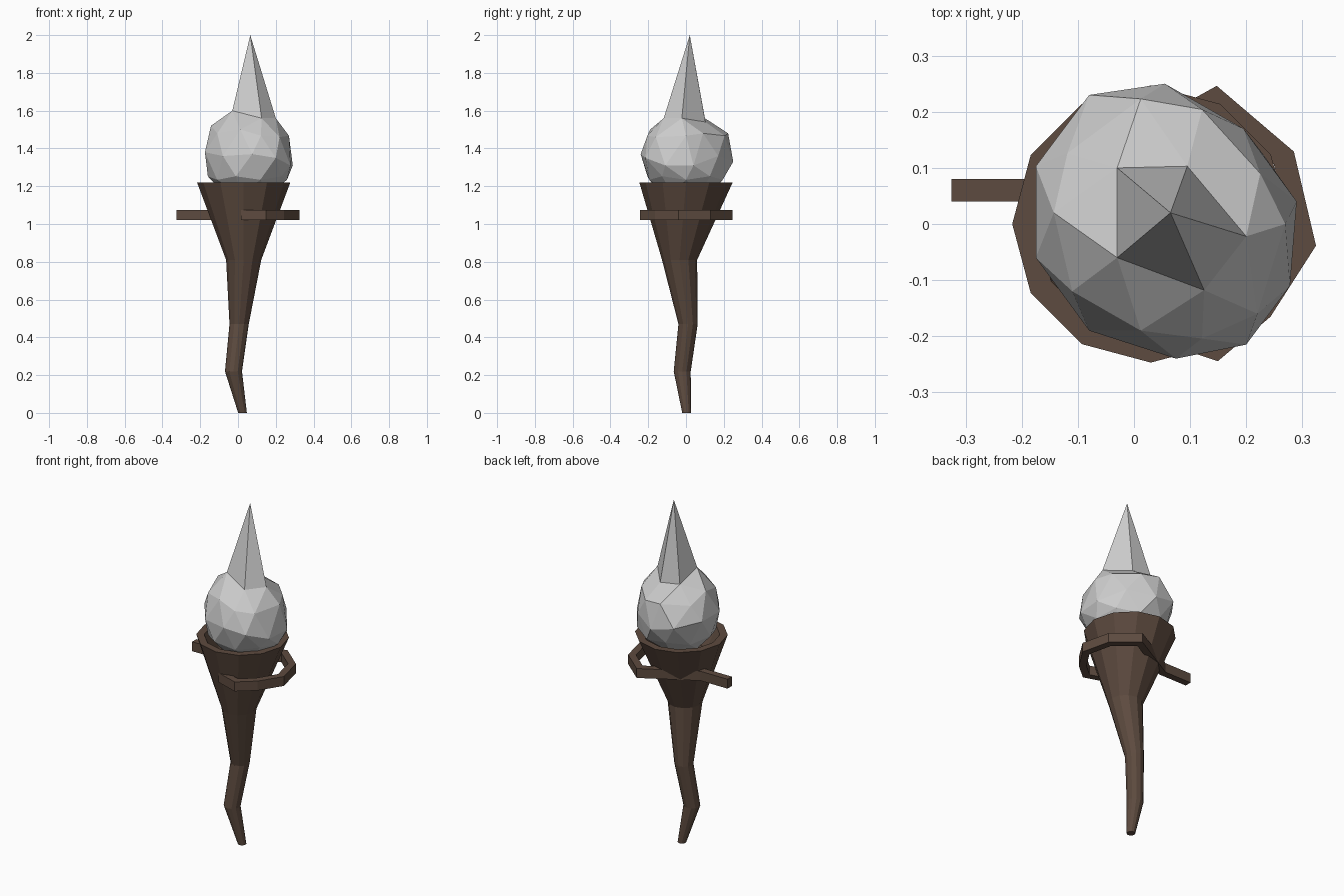
import bpy, bmesh, math
from mathutils import Vector

if "Cube" in bpy.data.objects:
    bpy.data.objects.remove(bpy.data.objects["Cube"])


def finish(name, bm, mat=None):
    bmesh.ops.recalc_face_normals(bm, faces=bm.faces)
    me = bpy.data.meshes.new(name)
    bm.to_mesh(me)
    bm.free()
    ob = bpy.data.objects.new(name, me)
    bpy.context.collection.objects.link(ob)
    if mat:
        me.materials.append(mat)
    return ob


def loft(name, rings, mat):
    """Skin a list of equal-sized point loops and cap both ends."""
    bm = bmesh.new()
    loops = [[bm.verts.new(p) for p in ring] for ring in rings]
    n = len(loops[0])
    for a, b in zip(loops, loops[1:]):
        for i in range(n):
            j = (i + 1) % n
            bm.faces.new((a[i], a[j], b[j], b[i]))
    bm.faces.new(loops[0])
    bm.faces.new(loops[-1])
    return finish(name, bm, mat)


wood = bpy.data.materials.new("dark_wood")
wood.diffuse_color = (0.11, 0.07, 0.05, 1)
wood.use_nodes = True
wood.node_tree.nodes["Principled BSDF"].inputs["Base Color"].default_value = wood.diffuse_color

# Crooked handle flaring into a hollow cup: centre x, centre y, z, radius
sections = [
    (0.024, 0.003, 0.00, 0.023), (-0.024, -0.02, 0.22, 0.045),
    (0.006, 0.011, 0.47, 0.051), (0.03, -0.034, 0.81, 0.093),
    (0.03, 0.0, 1.22, 0.247), (0.03, 0.0, 1.22, 0.205),
    (0.03, 0.0, 1.10, 0.15),
]
loft("handle_cup",
     [[(x + r * math.cos(k * math.pi / 6), y + r * math.sin(k * math.pi / 6), z)
       for k in range(12)] for x, y, z, r in sections], wood)

# Bent twig wrapped round the cup, mitred at each bend
path = [Vector(p) for p in [
    (0.015, -0.18), (0.145, -0.222), (0.228, -0.152), (0.303, -0.035),
    (0.267, 0.118), (0.145, 0.222), (-0.146, 0.06), (-0.325, 0.06)]]
rings = []
for i, p in enumerate(path):
    d1 = (p - path[i - 1]).normalized() if i else (path[1] - p).normalized()
    d2 = (path[i + 1] - p).normalized() if i < len(path) - 1 else d1
    n1 = Vector((d1.y, -d1.x))
    m = (n1 + Vector((d2.y, -d2.x))).normalized()
    m *= 0.02 / m.dot(n1)
    if i == 0:
        m = Vector((0, -0.02))
    o, q = p + m, p - m
    rings.append([(o.x, o.y, 1.02), (o.x, o.y, 1.075),
                  (q.x, q.y, 1.075), (q.x, q.y, 1.02)])
loft("wrapped_twig", rings, wood)

# Faceted flame: irregular icosphere with its top point drawn up
C, R = Vector((0.055, 0.0, 1.36)), 0.24
crown = [(-0.03, 0.10, 1.56), (0.095, 0.103, 1.54), (0.20, -0.022, 1.56),
         (0.125, -0.118, 1.56), (-0.03, -0.06, 1.60)]
shoulder = [(0.012, 0.223, 1.48), (-0.143, 0.02, 1.52), (-0.11, -0.12, 1.48),
            (0.012, -0.19, 1.50), (0.225, 0.09, 1.48), (0.22, -0.16, 1.46)]
belt = [(-0.08, 0.23, 1.36), (-0.175, 0.103, 1.38), (0.195, 0.17, 1.36),
        (0.055, 0.25, 1.33), (0.29, 0.04, 1.31), (0.278, -0.11, 1.31),
        (0.20, -0.215, 1.35), (0.075, -0.24, 1.37), (-0.08, -0.19, 1.36),
        (-0.175, -0.06, 1.38)]
bm = bmesh.new()
bmesh.ops.create_icosphere(bm, subdivisions=2, radius=R)
bmesh.ops.translate(bm, verts=bm.verts, vec=C)
bm.verts.ensure_lookup_table()
base = [v.co.copy() for v in bm.verts]
tip = max(range(len(base)), key=lambda i: base[i].z)
for targets, lo, hi in ((crown, 0.7, 0.95), (shoulder, 0.3, 0.7), (belt, -0.2, 0.2)):
    free = [i for i, c in enumerate(base) if lo < (c.z - C.z) / R < hi]
    for t in map(Vector, targets):
        i = min(free, key=lambda k: (base[k] - t).length)
        free.remove(i)
        bm.verts[i].co = t
bm.verts[tip].co = (0.065, 0.02, 2.0)
finish("flame", bm)
